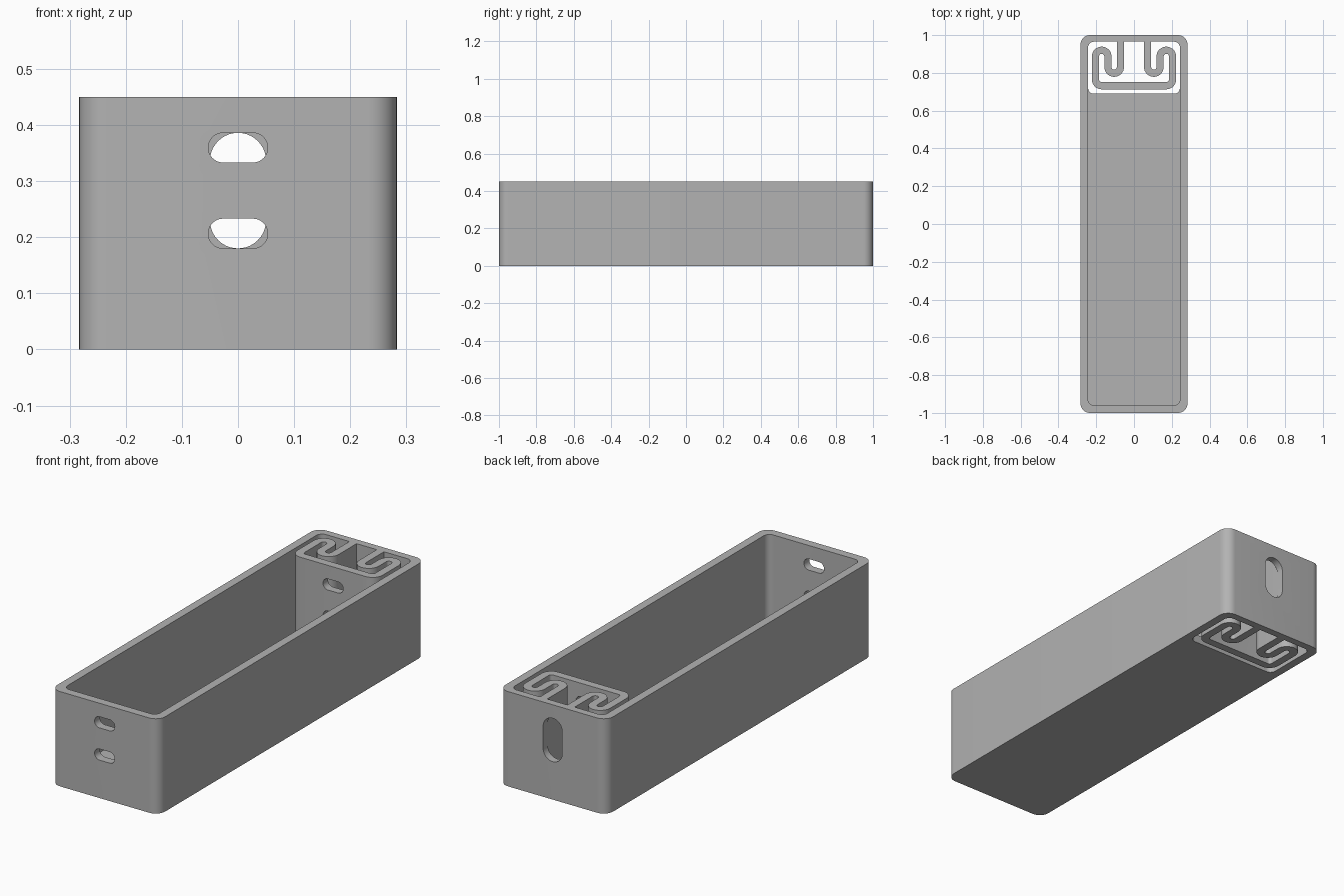
import bpy, bmesh
from math import sin, cos, pi, radians
from mathutils import Vector

cube = bpy.data.objects.get("Cube")
if cube:
    bpy.data.objects.remove(cube, do_unlink=True)

HEIGHT, FLOOR = 0.45, 0.04
HALF_X, INNER_X = 0.283, 0.243
BACK_IN, POCKET_Y, FRONT_IN = 0.965, 0.69, -0.96

gray = bpy.data.materials.new("light gray plastic")
gray.use_nodes = True
COLOR = (0.45, 0.45, 0.45, 1)
gray.diffuse_color = COLOR
gray.node_tree.nodes["Principled BSDF"].inputs["Base Color"].default_value = COLOR


def arc(cx, cy, r, start, end, steps=10):
    """Points on an arc, angles in degrees."""
    angles = [radians(start + (end - start) * i / steps) for i in range(steps + 1)]
    return [Vector((cx + r * cos(a), cy + r * sin(a))) for a in angles]


def rounded_rect(x0, x1, y0, y1, r):
    corners = [(x1 - r, y1 - r), (x0 + r, y1 - r), (x0 + r, y0 + r), (x1 - r, y0 + r)]
    points = []
    for i, (cx, cy) in enumerate(corners):
        for p in arc(cx, cy, r, 90 * i, 90 * i + 90):
            if not points or (p - points[-1]).length > 1e-5:
                points.append(p)
    if (points[0] - points[-1]).length < 1e-5:
        points.pop()
    return points


def prism(name, outline, low, high, along_y=False):
    """Extrude a flat outline along z, or along y when it is drawn in x and z."""
    bm = bmesh.new()
    place = (lambda p: (p.x, low, p.y)) if along_y else (lambda p: (p.x, p.y, low))
    face = bm.faces.new([bm.verts.new(place(p)) for p in outline])
    moved = bmesh.ops.extrude_face_region(bm, geom=[face])["geom"]
    shift = Vector((0, high - low, 0)) if along_y else Vector((0, 0, high - low))
    bmesh.ops.translate(bm, vec=shift, verts=[g for g in moved if isinstance(g, bmesh.types.BMVert)])
    bmesh.ops.recalc_face_normals(bm, faces=bm.faces)
    mesh = bpy.data.meshes.new(name)
    bm.to_mesh(mesh)
    bm.free()
    mesh.materials.append(gray)
    obj = bpy.data.objects.new(name, mesh)
    bpy.context.collection.objects.link(obj)
    return obj


def activate(obj):
    bpy.ops.object.select_all(action="DESELECT")
    obj.select_set(True)
    bpy.context.view_layer.objects.active = obj


def cut(target, cutter):
    activate(target)
    mod = target.modifiers.new("cut", "BOOLEAN")
    mod.operation, mod.solver, mod.object = "DIFFERENCE", "EXACT", cutter
    bpy.ops.object.modifier_apply(modifier=mod.name)
    bpy.data.objects.remove(cutter, do_unlink=True)


def cut_wire_slots(target, y0, y1):
    """Two horizontal slots, one above the other."""
    for z in (0.18, 0.333):
        outline = rounded_rect(-0.053, 0.053, z, z + 0.053, 0.0265)
        cut(target, prism("slot_cutter", outline, y0, y1, True))


# Tray body with its long cavity and the open pocket behind it
body = prism("tray_body", rounded_rect(-HALF_X, HALF_X, -1, 1, 0.05), 0, HEIGHT)
cavity = rounded_rect(-INNER_X, INNER_X, FRONT_IN, BACK_IN, 0.03)
cut(body, prism("cavity_cutter", cavity, FLOOR, HEIGHT + 0.1))
pocket = rounded_rect(-INNER_X, INNER_X, POCKET_Y, BACK_IN, 0.03)
cut(body, prism("pocket_cutter", pocket, -0.1, FLOOR + 0.05))

# Wire slots in the front wall and a tall slot in the back wall
cut_wire_slots(body, -1.1, -0.9)
tall = rounded_rect(-0.05, 0.05, 0.18, 0.386, 0.05)
cut(body, prism("tall_slot_cutter", tall, 0.94, 1.1, True))

# Serpentine spring: a ribbon that hangs from the back wall and carries a plate
R, HALF_T = 0.033, 0.019
half = [Vector((-0.072, BACK_IN))]
half += arc(-0.105, 0.831, R, 0, -180, 16)
half += arc(-0.171, 0.887, R, 0, 180, 16)
half += arc(-0.171, 0.765, R, 180, 270, 8)
path = half + [Vector((-p.x, p.y)) for p in reversed(half)]
left, right = [], []
for i, p in enumerate(path):
    before, after = path[max(i - 1, 0)], path[min(i + 1, len(path) - 1)]
    a, b = (p - before), (after - p)
    d = (a.normalized() if a.length else b.normalized()) + (b.normalized() if b.length else a.normalized())
    d.normalize()
    side = Vector((-d.y, d.x)) * HALF_T
    left.append(p + side)
    right.append(p - side)
for edge in (left, right):
    edge[0].y = edge[-1].y = BACK_IN
spring = prism("spring_plate", left + right[::-1], 0, HEIGHT)
cut_wire_slots(spring, 0.70, 0.76)

# Smooth the rounded corners, keep the edges sharp
for obj in (body, spring):
    activate(obj)
    bpy.ops.object.shade_smooth_by_angle(angle=radians(30))
